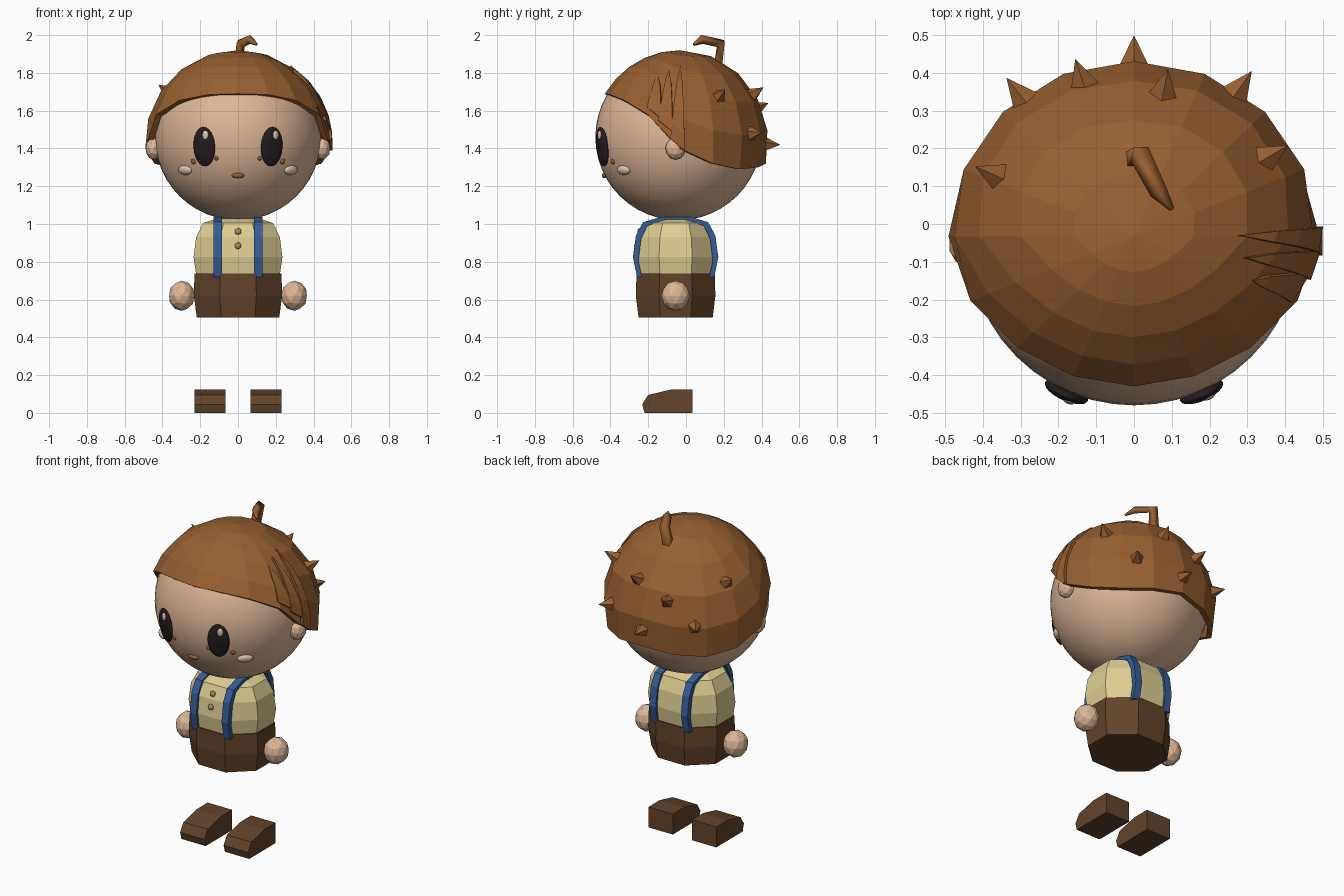
import bpy, bmesh, math
from mathutils import Vector

if "Cube" in bpy.data.objects:
    bpy.data.objects.remove(bpy.data.objects["Cube"])


def material(name, rgb):
    m = bpy.data.materials.new(name)
    m.use_nodes = True
    m.diffuse_color = (*rgb, 1)
    m.node_tree.nodes["Principled BSDF"].inputs["Base Color"].default_value = (*rgb, 1)
    return m


SKIN = material("skin", (0.72, 0.47, 0.31))
HAIR = material("hair_brown", (0.31, 0.115, 0.03))
SHIRT = material("shirt_cream", (0.74, 0.62, 0.29))
PANTS = material("dark_brown", (0.12, 0.056, 0.024))
BLUE = material("strap_blue", (0.035, 0.11, 0.31))
EYE = material("eye_black", (0.018, 0.011, 0.014))
PALE = material("pale_pink", (0.72, 0.55, 0.4))
TAN = material("button_tan", (0.42, 0.29, 0.14))


def finish(bm, name, mat, smooth=False):
    bmesh.ops.recalc_face_normals(bm, faces=bm.faces)
    me = bpy.data.meshes.new(name)
    bm.to_mesh(me)
    bm.free()
    me.materials.append(mat)
    for p in me.polygons:
        p.use_smooth = smooth
    ob = bpy.data.objects.new(name, me)
    bpy.context.collection.objects.link(ob)
    return ob


def ball(name, loc, size, mat, segs=0, turn=0, tilt=0):
    """Smooth sphere when segs is given, otherwise a faceted ball."""
    bm = bmesh.new()
    if segs:
        bmesh.ops.create_uvsphere(bm, u_segments=segs, v_segments=segs // 2, radius=1)
    else:
        bmesh.ops.create_icosphere(bm, subdivisions=2, radius=1)
    ob = finish(bm, name, mat, segs > 0)
    ob.location, ob.scale, ob.rotation_euler = loc, size, (tilt, 0, turn)
    return ob


def lathe(name, profile, mat):
    """Eight-sided body section from (radius, height) pairs."""
    bm = bmesh.new()
    rings = []
    for r, z in profile:
        r /= math.cos(math.pi / 8)
        angles = [math.pi * (2 * i + 1) / 8 for i in range(8)]
        rings.append([bm.verts.new((r * math.cos(a), 0.9 * r * math.sin(a) - 0.055, z))
                      for a in angles])
    for a, b in zip(rings, rings[1:]):
        for i in range(8):
            j = (i + 1) % 8
            bm.faces.new((a[i], a[j], b[j], b[i]))
    bm.faces.new(rings[0])
    bm.faces.new(rings[-1])
    return finish(bm, name, mat)


def slab(name, outline, x0, x1, mat):
    """Side outline of (y, z) points extruded across x."""
    bm = bmesh.new()
    face = bm.faces.new([bm.verts.new((x0, y, z)) for y, z in outline])
    new = bmesh.ops.extrude_face_region(bm, geom=[face])["geom"]
    bmesh.ops.translate(bm, vec=(x1 - x0, 0, 0),
                        verts=[v for v in new if isinstance(v, bmesh.types.BMVert)])
    return finish(bm, name, mat)


# Head and its small features
HC, HR = Vector((0, -0.04, 1.46)), 0.44
ball("head", HC, (HR, HR, HR), SKIN, 48)


def on_face(name, x, z, size, mat, segs=16, lift=0.0):
    d = Vector((x, 0, z - HC.z))
    d.y = -math.sqrt(HR ** 2 - d.x ** 2 - d.z ** 2)
    loc = HC + d * (1 + lift / HR)
    return ball(name, loc, size, mat, segs, math.atan2(d.x, -d.y), -math.asin(d.z / HR))


for s, side in ((1, "left"), (-1, "right")):
    on_face(side + "_eye", s * 0.177, 1.41, (0.062, 0.022, 0.105), EYE, 24, 0.004)
    on_face(side + "_eye_glint", s * 0.177 + 0.012, 1.47, (0.018, 0.01, 0.025), PALE, 12, 0.02)
    on_face(side + "_cheek", s * 0.28, 1.285, (0.046, 0.02, 0.026), PALE)
    on_face(side + "_inner_freckle", s * 0.115, 1.348, (0.012, 0.01, 0.012), HAIR, 8)
    on_face(side + "_outer_freckle", s * 0.237, 1.33, (0.015, 0.01, 0.015), HAIR, 8)
    ear = ball(side + "_ear", (s * 0.445, -0.055, 1.4), (0.045, 0.055, 0.06), SKIN)
on_face("mouth", 0, 1.257, (0.034, 0.015, 0.015), HAIR, 12)

# Hair cap: faceted dome with a rim that dips from the fringe to the nape
CC, CR = Vector((0, -0.033, 1.43)), Vector((0.492, 0.468, 0.49))
rim = [1.69, 1.685, 1.655, 1.58, 1.40, 1.32, 1.29, 1.30, 1.32]


def dome(azimuth, polar, scale=1.0):
    d = Vector((math.sin(azimuth) * math.sin(polar),
                -math.cos(azimuth) * math.sin(polar), math.cos(polar)))
    return CC + d * CR * scale


bm = bmesh.new()
top = bm.verts.new(dome(0, 0))
columns = []
for i in range(16):
    end = math.acos((rim[min(i, 16 - i)] - CC.z) / CR.z)
    columns.append([bm.verts.new(dome(i * math.pi / 8, end * k / 5)) for k in range(1, 6)])
for a, b in zip(columns, columns[1:] + columns[:1]):
    bm.faces.new((top, a[0], b[0]))
    for k in range(4):
        bm.faces.new((a[k], a[k + 1], b[k + 1], b[k]))
cap = finish(bm, "hair_cap", HAIR)
thick = cap.modifiers.new("thickness", "SOLIDIFY")
thick.thickness, thick.offset = 0.03, -1

# Swept side locks, lying on the dome on one side only
for n, (y0, z0, y1, z1) in enumerate(((-0.15, 1.79, -0.17, 1.59),
                                      (-0.09, 1.82, -0.11, 1.52),
                                      (-0.03, 1.84, -0.045, 1.42))):
    bm = bmesh.new()
    rows = []
    for k in range(6):
        t = k / 5
        row = []
        for side in (-1, 1):
            y = y0 + (y1 - y0) * t + side * 0.038 * t ** 0.6
            z = z0 + (z1 - z0) * t - side * 0.03 * t
            v, w = (y - CC.y) / CR.y, (z - CC.z) / CR.z
            x = CR.x * math.sqrt(max(0, 1 - v * v - w * w))
            row.append(bm.verts.new((x + 0.004 + 0.003 * n, y, z)))
        rows.append(row)
    for a, b in zip(rows, rows[1:]):
        bm.faces.new((a[0], a[1], b[1], b[0]))
    bmesh.ops.remove_doubles(bm, verts=bm.verts, dist=0.0005)
    lock = finish(bm, "side_lock", HAIR)
    lock.modifiers.new("thickness", "SOLIDIFY").thickness = 0.015

# Spikes over the back of the hair
for x, y, z in ((-0.30, 0.34, 1.48), (-0.14, 0.39, 1.62), (0, 0.46, 1.42), (0.08, 0.36, 1.69),
                (0.28, 0.36, 1.48), (-0.37, 0.13, 1.70), (0.36, 0.18, 1.68)):
    d = Vector((x, y, z)) - CC
    base = Vector([a / b for a, b in zip(d, CR)]).normalized() * CR
    d.normalize()
    bm = bmesh.new()
    bmesh.ops.create_cone(bm, cap_ends=True, segments=5, radius1=0.043, radius2=0, depth=0.085)
    spike = finish(bm, "hair_spike", HAIR)
    spike.location = CC + base + d * 0.022
    spike.rotation_euler = d.to_track_quat("Z", "Y").to_euler()

# Bent stalk on the crown
cu = bpy.data.curves.new("stalk", "CURVE")
cu.dimensions, cu.bevel_depth, cu.bevel_resolution, cu.use_fill_caps = "3D", 0.03, 0, True
sp = cu.splines.new("POLY")
path = ((0, 0.17, 1.84, 1), (0.015, 0.185, 1.955, 1), (0.065, 0.085, 1.977, 0.8),
        (0.1, 0.04, 1.95, 0.25))
sp.points.add(len(path) - 1)
for p, (x, y, z, r) in zip(sp.points, path):
    p.co, p.radius = (x, y, z, 1), r
cu.materials.append(HAIR)
bpy.context.collection.objects.link(bpy.data.objects.new("stalk", cu))

# Body
lathe("pants", ((0.218, 0.505), (0.234, 0.62), (0.23, 0.738)), PANTS)
lathe("shirt", ((0.222, 0.735), (0.235, 0.825), (0.222, 0.93), (0.185, 1.005), (0.11, 1.03)), SHIRT)
for z, y in ((0.96, -0.245), (0.885, -0.262)):
    ball("button", (0, y, z), (0.018, 0.013, 0.018), TAN)

# Straps, hands and shoes
half = [(0.205, 0.72), (0.226, 0.825), (0.21, 0.94), (0.172, 1.01), (0.08, 1.037)]
outer = [(-0.055 - d, z) for d, z in half] + [(-0.055 + d, z) for d, z in reversed(half)]
inner = [(-0.055 + (y + 0.055) * 0.87, z - (0.02 if z > 0.8 else 0)) for y, z in outer]
shoe = [(0.035, 0), (0.035, 0.125), (-0.075, 0.125), (-0.2, 0.095), (-0.232, 0.045), (-0.22, 0)]
for s, side in ((1, "left"), (-1, "right")):
    slab(side + "_strap", outer + inner[::-1], s * 0.085, s * 0.13, BLUE)
    ball(side + "_hand", (s * 0.298, -0.055, 0.62), (0.07, 0.076, 0.08), SKIN)
    slab(side + "_shoe", shoe, s * 0.065, s * 0.23, PANTS)
